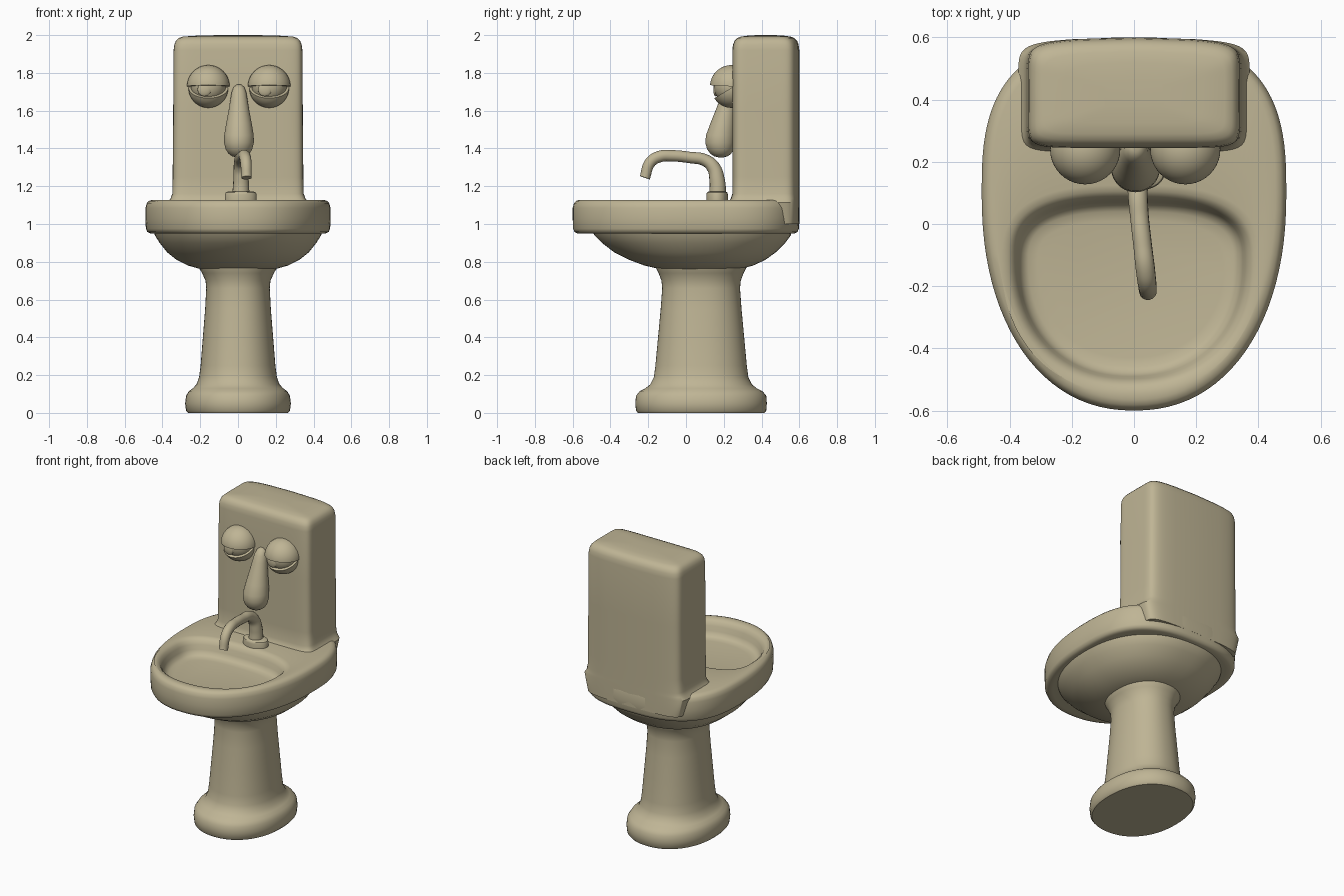
import bpy, bmesh, math
from mathutils import Vector

if "Cube" in bpy.data.objects:
    bpy.data.objects.remove(bpy.data.objects["Cube"])

clay = bpy.data.materials.new("beige_clay")
clay.diffuse_color = (0.52, 0.46, 0.30, 1)
clay.use_nodes = True
clay.node_tree.nodes["Principled BSDF"].inputs["Base Color"].default_value = clay.diffuse_color


def finish(name, bm, angle=40):
    bmesh.ops.recalc_face_normals(bm, faces=bm.faces[:])
    me = bpy.data.meshes.new(name)
    bm.to_mesh(me)
    bm.free()
    ob = bpy.data.objects.new(name, me)
    bpy.context.collection.objects.link(ob)
    me.materials.append(clay)
    bpy.ops.object.select_all(action='DESELECT')
    ob.select_set(True)
    bpy.context.view_layer.objects.active = ob
    bpy.ops.object.shade_smooth_by_angle(angle=math.radians(angle))
    return ob


def spow(v, n):
    return math.copysign(abs(v) ** (2 / n), v)


def loft(name, rings, n_front=2, n_back=2, seg=72, bow=0.0, angle=40):
    """Skin of rings (z, half width, y front, y back, y of widest point, centre x)."""
    bm = bmesh.new()
    loops = []
    for z, rx, y0, y1, yc, cx in rings:
        loop = []
        for i in range(seg):
            a = 2 * math.pi * i / seg
            c, s = math.cos(a), math.sin(a)
            n, ry = (n_back, y1 - yc) if s >= 0 else (n_front, yc - y0)
            u, v = spow(c, n), spow(s, n)
            y = yc + ry * v - (bow * u * u * v if v > 0 else 0)
            loop.append(bm.verts.new((cx + rx * u, y, z)))
        loops.append(loop)
    for a, b in zip(loops, loops[1:]):
        for i in range(seg):
            j = (i + 1) % seg
            bm.faces.new((a[i], a[j], b[j], b[i]))
    bm.faces.new(loops[0])
    bm.faces.new(loops[-1])
    return finish(name, bm, angle)


# pedestal: oval foot, tapering column, flare under the bowl
ped = [(0, .265, .335), (.012, .275, .345), (.05, .28, .348), (.09, .275, .345),
       (.115, .26, .325), (.13, .24, .295), (.15, .22, .27), (.19, .206, .25),
       (.25, .198, .242), (.40, .186, .228), (.55, .174, .214), (.66, .168, .206),
       (.70, .172, .21), (.74, .19, .225), (.78, .215, .245), (.82, .22, .25)]
loft("pedestal", [(z, rx, .08 - ry, .08 + ry, .08, 0) for z, rx, ry in ped], 2.2, 2.2)

# bowl underside
bowl = [(.755, .10, -.05, .20), (.762, .20, -.14, .29), (.78, .265, -.22, .355),
        (.81, .325, -.30, .42), (.85, .375, -.38, .475), (.90, .415, -.445, .525),
        (.94, .44, -.485, .555), (.97, .45, -.50, .56)]
loft("bowl", [(z, rx, a, b, .06, 0) for z, rx, a, b in bowl], 2.1, 2.3)

# rim slab with sunken basin
outer = [(.95, .05), (.95, .025), (.958, .01), (.975, .002), (1.03, 0), (1.085, 0),
         (1.11, .007), (1.122, .018), (1.128, .035)]
rim = [(z, .49 - d, -.6 + d, .6 - d, .1, 0) for z, d in outer]
inner = [(1.128, -.035), (1.124, -.015), (1.112, 0), (1.09, .012), (1.06, .02),
         (1.035, .032), (1.025, .05), (1.02, .08)]
rim += [(z, .38 - d, -.51 + d, .09 - d, -.12, -.01) for z, d in inner]
loft("rim_basin", rim, 2.2, 2.8, seg=96)

# upright tank with soft edges and bowed back
tank = [(1.0, .345, 0), (1.115, .372, -.02), (1.135, .357, -.008), (1.16, .348, 0),
        (1.25, .346, 0), (1.6, .343, 0), (1.92, .341, 0), (1.95, .337, .004),
        (1.97, .329, .012), (1.984, .315, .026), (1.992, .292, .045),
        (1.997, .22, .08), (2.0, .10, .13)]
loft("tank", [(z, w, .245 + d, .6 - max(d, 0), .42, 0) for z, w, d in tank],
     9, 8, seg=96, bow=.02)

# nose: drooping teardrop, rings (z, radius, centre y)
nose = [(1.353, .015, .185), (1.358, .035, .185), (1.372, .055, .184), (1.395, .070, .182),
        (1.43, .079, .181), (1.47, .078, .184), (1.53, .068, .196), (1.60, .055, .211),
        (1.66, .045, .224), (1.70, .038, .233), (1.725, .028, .239), (1.738, .012, .243)]
loft("nose", [(z, r, cy - r, cy + r, cy, .005) for z, r, cy in nose], seg=40)


def dome(name, loc, r, normal=None, scale=(1, 1, 1)):
    """Ball, optionally cut through its centre; the side along normal is removed."""
    bm = bmesh.new()
    bmesh.ops.create_uvsphere(bm, u_segments=40, v_segments=24, radius=r)
    if normal:
        bmesh.ops.bisect_plane(bm, geom=bm.verts[:] + bm.edges[:] + bm.faces[:],
                               plane_co=(0, 0, .0003), plane_no=normal, clear_outer=True)
        bmesh.ops.holes_fill(bm, edges=[e for e in bm.edges if e.is_boundary])
    bmesh.ops.scale(bm, vec=scale, verts=bm.verts[:])
    bmesh.ops.translate(bm, vec=loc, verts=bm.verts[:])
    return finish(name, bm)


# sleepy eyes: ball, iris bump, upper and lower lids
for side, cx, ix in (("left", -.157, -.178), ("right", .165, .142)):
    c = Vector((cx, .24, 1.728))
    dome(side + "_eyeball", c, .092)
    dome(side + "_iris", (ix, .157, 1.712), .036, scale=(1, .35, 1))
    dome(side + "_upper_lid", c, .113, (0, -.06, -1))
    dome(side + "_lower_lid", c + Vector((0, 0, -.008)), .105, (0, -.6, 1))

# tap flange
fl = [(1.12, .084), (1.155, .084), (1.166, .08), (1.171, .07), (1.173, .05)]
loft("tap_flange", [(z, r, .165 - r * .68, .165 + r * .68, .165, .015) for z, r in fl], seg=40)

# tap spout: swept tube, points (x, y, z, radius)
path = [(.015, .168, 1.15, .046), (.016, .165, 1.23, .041), (.013, .145, 1.30, .036),
        (.012, .10, 1.338, .032), (.018, .02, 1.352, .030), (.028, -.07, 1.361, .030),
        (.036, -.14, 1.357, .031), (.042, -.19, 1.325, .030), (.045, -.218, 1.245, .028)]
cu = bpy.data.curves.new("tap_spout", 'CURVE')
cu.dimensions = '3D'
cu.bevel_depth = 1
cu.bevel_resolution = 6
cu.resolution_u = 8
cu.use_fill_caps = True
sp = cu.splines.new('BEZIER')
sp.bezier_points.add(len(path) - 1)
for p, (x, y, z, r) in zip(sp.bezier_points, path):
    p.co = (x, y, z)
    p.radius = r
    p.handle_left_type = p.handle_right_type = 'AUTO'
tap = bpy.data.objects.new("tap_spout", cu)
bpy.context.collection.objects.link(tap)
cu.materials.append(clay)
bpy.ops.object.select_all(action='DESELECT')
tap.select_set(True)
bpy.context.view_layer.objects.active = tap
bpy.ops.object.convert(target='MESH')
bpy.ops.object.shade_smooth_by_angle(angle=math.radians(40))
